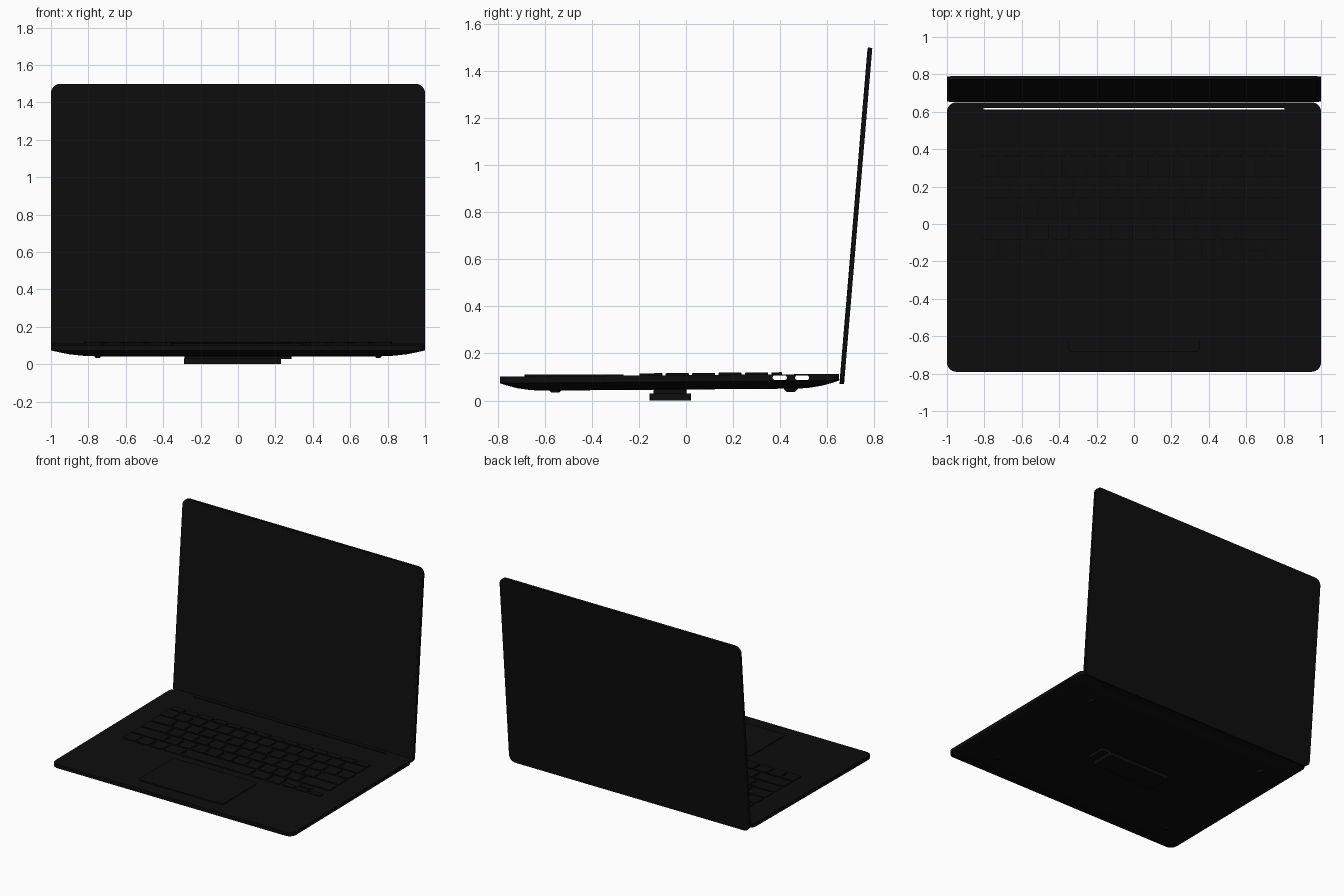
import bpy, bmesh, math
from mathutils import Matrix, Vector

cube = bpy.data.objects.get("Cube")
if cube:
    bpy.data.objects.remove(cube)

black = bpy.data.materials.new("matte_black")
black.use_nodes = True
colour = (0.004, 0.004, 0.004, 1)
black.diffuse_color = colour
black.node_tree.nodes["Principled BSDF"].inputs["Base Color"].default_value = colour

SLOPE = 0.008            # the deck rises gently towards the back
DECK = 0.108             # deck height at y = 0


def rounded(w, h, r, z, centre=(0, 0), steps=6):
    """Outline of a rounded rectangle at height z."""
    pts = []
    for k, (sx, sy) in enumerate([(1, 1), (-1, 1), (-1, -1), (1, -1)]):
        for i in range(steps + 1):
            a = math.pi / 2 * (k + i / steps)
            pts.append(Vector((centre[0] + sx * (w / 2 - r) + r * math.cos(a),
                               centre[1] + sy * (h / 2 - r) + r * math.sin(a), z)))
    return pts


def loft_into(bm, rings):
    """Close a stack of matching outlines, listed from bottom to top."""
    loops = [[bm.verts.new(p) for p in ring] for ring in rings]
    n = len(loops[0])
    for low, high in zip(loops, loops[1:]):
        for i in range(n):
            j = (i + 1) % n
            bm.faces.new((low[i], low[j], high[j], high[i]))
    bm.faces.new(loops[0][::-1])
    bm.faces.new(loops[-1])


def finish(name, bm, matrix=None, shear=False):
    if shear:
        for v in bm.verts:
            v.co.z += SLOPE * v.co.y
    if matrix:
        bm.transform(matrix)
    bmesh.ops.recalc_face_normals(bm, faces=bm.faces)
    mesh = bpy.data.meshes.new(name)
    bm.to_mesh(mesh)
    bm.free()
    mesh.materials.append(black)
    obj = bpy.data.objects.new(name, mesh)
    bpy.context.collection.objects.link(obj)
    return obj


def slab(name, rings, matrix=None, shear=False):
    bm = bmesh.new()
    loft_into(bm, rings)
    return finish(name, bm, matrix, shear)


def smooth(obj, degrees=30):
    bpy.ops.object.select_all(action='DESELECT')
    obj.select_set(True)
    bpy.context.view_layer.objects.active = obj
    bpy.ops.object.shade_smooth_by_angle(angle=math.radians(degrees))


def cut(target, cutter):
    mod = target.modifiers.new("cut", 'BOOLEAN')
    mod.operation = 'DIFFERENCE'
    mod.solver = 'EXACT'
    mod.object = cutter
    bpy.context.view_layer.objects.active = target
    bpy.ops.object.modifier_apply(modifier=mod.name)
    bpy.data.objects.remove(cutter)


# Base: upright rim over a belly that curves inwards
CY = -0.07
belly = [(0.23, 0.047), (0.17, 0.050), (0.10, 0.058), (0.04, 0.070), (0, 0.080), (0, DECK)]
base = slab("base", [rounded(2 - 2 * d, 1.44 - 1.5 * d, 0.05, z, (0, CY)) for d, z in belly],
            shear=True)

# Vent slit in front of the hinge
cut(base, slab("slit_cutter", [rounded(1.61, 0.008, 0.002, z, (0, 0.617)) for z in (0, 0.3)]))

# Pill-shaped ports on both sides
turn = Matrix.Rotation(math.radians(90), 4, 'Z') @ Matrix.Rotation(math.radians(90), 4, 'X')
for y in (0.398, 0.493):
    place = Matrix.Translation((0, y, 0.097)) @ turn
    cut(base, slab("port_cutter", [rounded(0.06, 0.019, 0.009, z) for z in (-1.2, 1.2)], place))
smooth(base)

# Lid with a glass panel on its inner face
LENGTH = 1.433
hinge = Matrix.Translation((0, 0.661, 0.07)) @ Matrix.Rotation(math.radians(85.2), 4, 'X')
mid = (0, LENGTH / 2)
lid = slab("lid", [rounded(2, LENGTH, 0.05, z, mid) for z in (-0.010, 0.009)], hinge)
smooth(lid)
slab("screen_glass", [rounded(1.97, LENGTH - 0.03, 0.04, z, mid) for z in (0.008, 0.010)], hinge)

# Trackpad
slab("trackpad", [rounded(0.70, 0.42, 0.02, z, (0, -0.475)) for z in (0.100, 0.111)])

# Keyboard: each row lists relative key widths from left to right
WIDTH, GAP, PITCH = 1.66, 0.014, 0.112
rows = [
    [1, 1, 1, 1.25, 5, 1.25, 1, 3],
    [2.4] + [1] * 10 + [2.4],
    [1.9] + [1] * 11 + [1.9],
    [1.5] + [1] * 13,
    [1] * 13 + [1.5],
    [1] * 14,
]
keys = bmesh.new()


def key(x0, x1, y0, y1):
    w, h = x1 - x0 - GAP, y1 - y0 - GAP
    c = ((x0 + x1) / 2, (y0 + y1) / 2)
    loft_into(keys, [rounded(w, h, 0.01, DECK - 0.002, c, 2),
                     rounded(w, h, 0.01, DECK + 0.007, c, 2),
                     rounded(w - 0.006, h - 0.006, 0.008, DECK + 0.009, c, 2)])


y = -0.205
for r, widths in enumerate(rows):
    unit = WIDTH / sum(widths)
    height = PITCH if r < 5 else 0.06
    x = -WIDTH / 2
    for i, w in enumerate(widths):
        end = x + w * unit
        if r == 0 and i == len(widths) - 1:
            # Arrow cluster: half-height keys with a split middle column
            third, half = (end - x) / 3, height / 2
            for k in range(3):
                key(x + k * third, x + (k + 1) * third, y, y + half)
            key(x + third, x + 2 * third, y + half, y + height)
        else:
            key(x, end, y, y + height)
        x = end
    y += height
finish("keyboard_keys", keys, shear=True)

# Four rubber feet
feet = bmesh.new()
for fx in (-0.75, 0.75):
    for fy, bottom in ((-0.555, 0.034), (0.445, 0.036)):
        loft_into(feet, [rounded(0.024, 0.034, 0.011, bottom, (fx, fy)),
                         rounded(0.040, 0.060, 0.019, bottom + 0.014, (fx, fy)),
                         rounded(0.040, 0.060, 0.019, bottom + 0.025, (fx, fy))])
smooth(finish("feet", feet))

# Stepped plate under the middle of the base
slab("underside_plate", [rounded(0.52, 0.175, 0.01, z, (-0.03, -0.067)) for z in (0.0, 0.030)])
slab("underside_plate_step", [rounded(0.57, 0.14, 0.01, z, (0, -0.067)) for z in (0.027, 0.050)])
